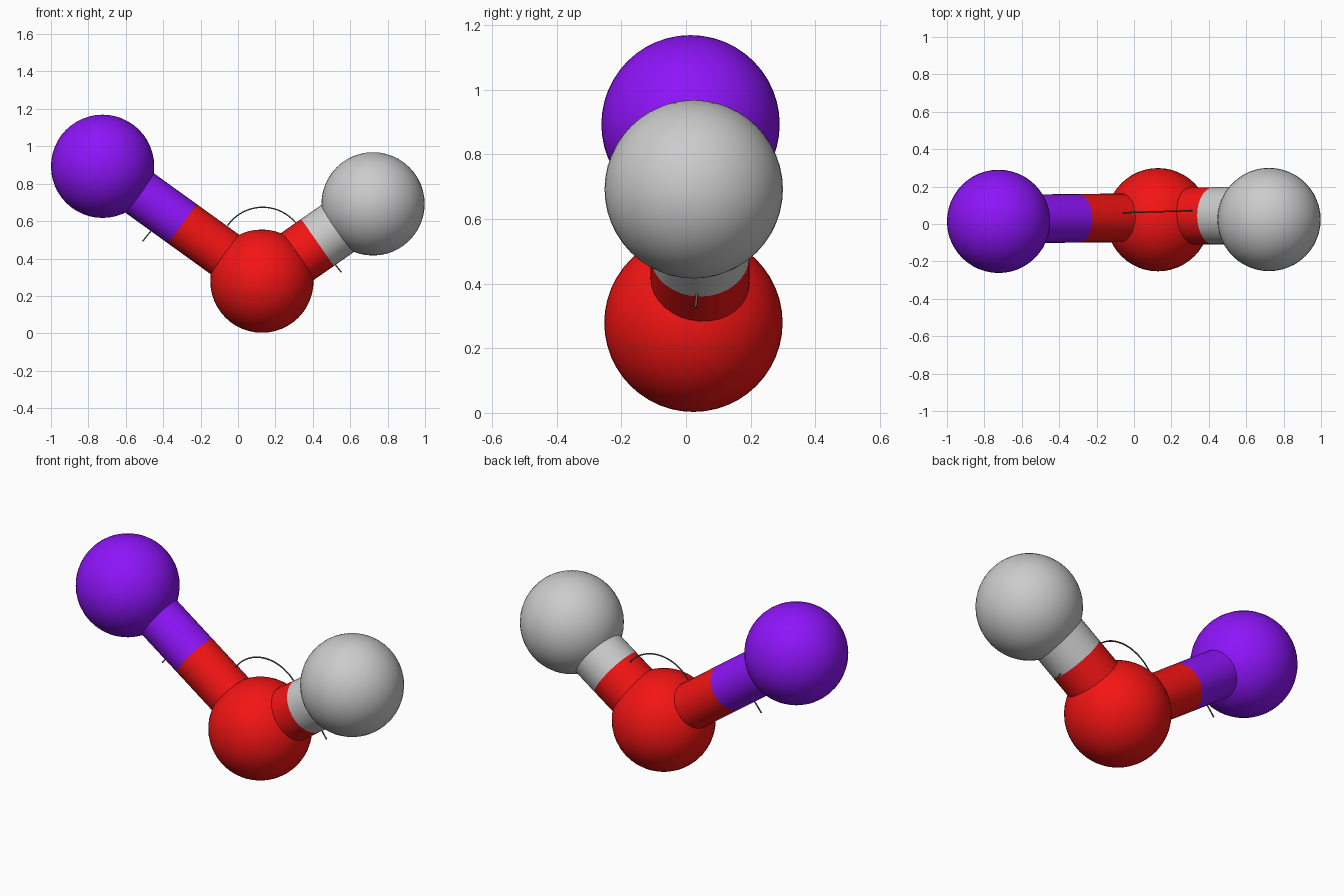
import bpy, math
from mathutils import Vector

if "Cube" in bpy.data.objects:
    bpy.data.objects.remove(bpy.data.objects["Cube"])


def material(name, rgb):
    m = bpy.data.materials.new(name)
    m.diffuse_color = (*rgb, 1)
    m.use_nodes = True
    m.node_tree.nodes["Principled BSDF"].inputs["Base Color"].default_value = m.diffuse_color
    return m


PURPLE = material("purple", (0.27, 0.007, 0.95))
RED = material("red", (0.9, 0.007, 0.007))
SILVER = None
DARK = material("dark_grey", (0.12, 0.12, 0.12))

R = 0.276
LEFT = Vector((-0.724, 0.014, 0.893))
MIDDLE = Vector((0.128, 0.023, 0.279))
RIGHT = Vector((0.722, 0.024, 0.692))


def finish(name, mat):
    ob = bpy.context.object
    ob.name = name
    if mat:
        ob.data.materials.append(mat)
    bpy.ops.object.shade_smooth_by_angle(angle=math.radians(40))
    return ob


def ball(name, centre, mat):
    bpy.ops.mesh.primitive_uv_sphere_add(segments=48, ring_count=24,
                                         radius=R, location=centre)
    finish(name, mat)


def rod(name, a, b, radius, mat):
    d = b - a
    bpy.ops.mesh.primitive_cylinder_add(vertices=32, radius=radius, depth=d.length,
                                        location=(a + b) / 2, end_fill_type='NOTHING')
    bpy.context.object.rotation_euler = d.to_track_quat('Z', 'Y').to_euler()
    finish(name, mat)


def wire(name, points, radius):
    cu = bpy.data.curves.new(name, 'CURVE')
    cu.dimensions = '3D'
    cu.bevel_depth = radius
    cu.bevel_resolution = 1
    cu.use_fill_caps = True
    sp = cu.splines.new('POLY')
    sp.points.add(len(points) - 1)
    for p, co in zip(sp.points, points):
        p.co = (*co, 1)
    cu.materials.append(DARK)
    ob = bpy.data.objects.new(name, cu)
    bpy.context.collection.objects.link(ob)


# Three atoms
ball("left_atom", LEFT, PURPLE)
ball("middle_atom", MIDDLE, RED)
ball("right_atom", RIGHT, SILVER)

# Two-coloured bonds, split halfway between the atoms
for side, end, radius, dy, mat in (("left", LEFT, 0.13, 0.012, PURPLE),
                                   ("right", RIGHT, 0.153, 0.02, SILVER)):
    shift = Vector((0, dy, 0))
    a, b = MIDDLE + shift, end + shift
    # stop short of the atom centres, inside the balls
    u = (b - a).normalized() * 0.1
    half = (a + b) / 2
    rod(side + "_bond_inner", a + u, half, radius, RED)
    rod(side + "_bond_outer", half, b - u, radius, mat)

# Angle arc between the bonds
arc = []
for i in range(25):
    t = math.radians(145 - 110 * i / 24)
    arc.append((0.132 + 0.229 * math.cos(t), 0.06 + 0.012 * i / 24,
                0.445 + 0.229 * math.sin(t)))
wire("angle_arc", arc, 0.004)

# Leader lines below the bonds
wire("left_leader", [(-0.455, 0.03, 0.56), (-0.51, 0.03, 0.492)], 0.004)
wire("right_leader", [(0.50, 0.035, 0.392), (0.553, 0.03, 0.326)], 0.004)
